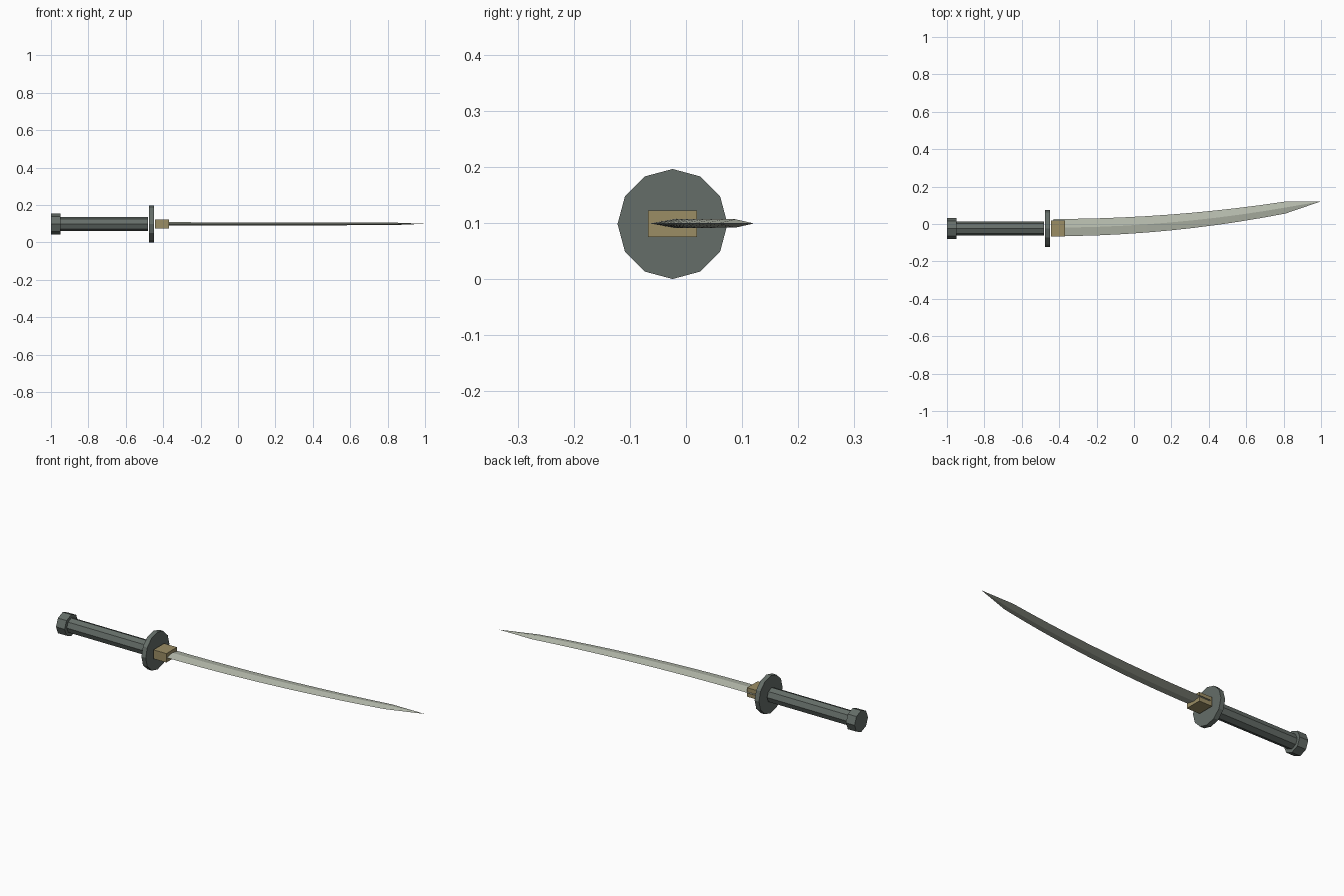
import bpy, bmesh, math

if "Cube" in bpy.data.objects:
    bpy.data.objects.remove(bpy.data.objects["Cube"])

CY, CZ = -0.024, 0.098   # axis of the hilt


def material(name, rgb):
    m = bpy.data.materials.new(name)
    m.diffuse_color = (*rgb, 1)
    m.use_nodes = True
    m.node_tree.nodes["Principled BSDF"].inputs["Base Color"].default_value = m.diffuse_color
    return m


slate = material("dark slate", (0.13, 0.155, 0.14))
steel = material("pale steel", (0.47, 0.50, 0.42))
brass = material("dull brass", (0.33, 0.27, 0.13))


def loft(name, rings, mat):
    """Join rings of points into a closed solid; a one-point ring is a tip."""
    bm = bmesh.new()
    vs = [[bm.verts.new(p) for p in r] for r in rings]
    for a, b in zip(vs, vs[1:]):
        n = len(a)
        for i in range(n):
            j = (i + 1) % n
            if len(b) == 1:
                bm.faces.new((a[i], a[j], b[0]))
            else:
                bm.faces.new((a[i], a[j], b[j], b[i]))
    for r in (vs[0], vs[-1]):
        if len(r) > 2:
            bm.faces.new(r)
    bmesh.ops.recalc_face_normals(bm, faces=bm.faces)
    me = bpy.data.meshes.new(name)
    bm.to_mesh(me)
    bm.free()
    me.materials.append(mat)
    ob = bpy.data.objects.new(name, me)
    bpy.context.collection.objects.link(ob)
    return ob


def prism(name, x0, x1, radius, sides, mat):
    """Many-sided rod along x, with corners on the y and z axes."""
    angles = [2 * math.pi * i / sides for i in range(sides)]
    loft(name, [[(x, CY + radius * math.cos(a), CZ + radius * math.sin(a))
                 for a in angles] for x in (x0, x1)], mat)


# Hilt
prism("pommel", -1.0, -0.95, 0.056, 8, slate)
prism("grip", -0.95, -0.48, 0.038, 8, slate)
prism("guard", -0.475, -0.45, 0.098, 12, slate)

# Collar at the blade root
loft("collar", [[(x, -0.068, CZ - 0.023), (x, 0.020, CZ - 0.023),
                 (x, 0.020, CZ + 0.024), (x, -0.068, CZ + 0.024)]
                for x in (-0.443, -0.368)], brass)

# Curved blade: diamond section swept along a parabola, then a point
rings = []
STEPS = 10
for i in range(STEPS + 1):
    t = i / STEPS
    x = -0.43 + 1.24 * t
    mid = -0.019 + 0.107 * t * t
    half = 0.046 - 0.014 * t * t
    thick = 0.0085 - 0.001 * t
    rings.append([(x, mid - half, CZ + 0.001), (x, mid, CZ + 0.001 - thick),
                  (x, mid + half, CZ + 0.001), (x, mid, CZ + 0.001 + thick)])
rings.append([(1.0, 0.121, CZ + 0.001)])
loft("blade", rings, steel)
